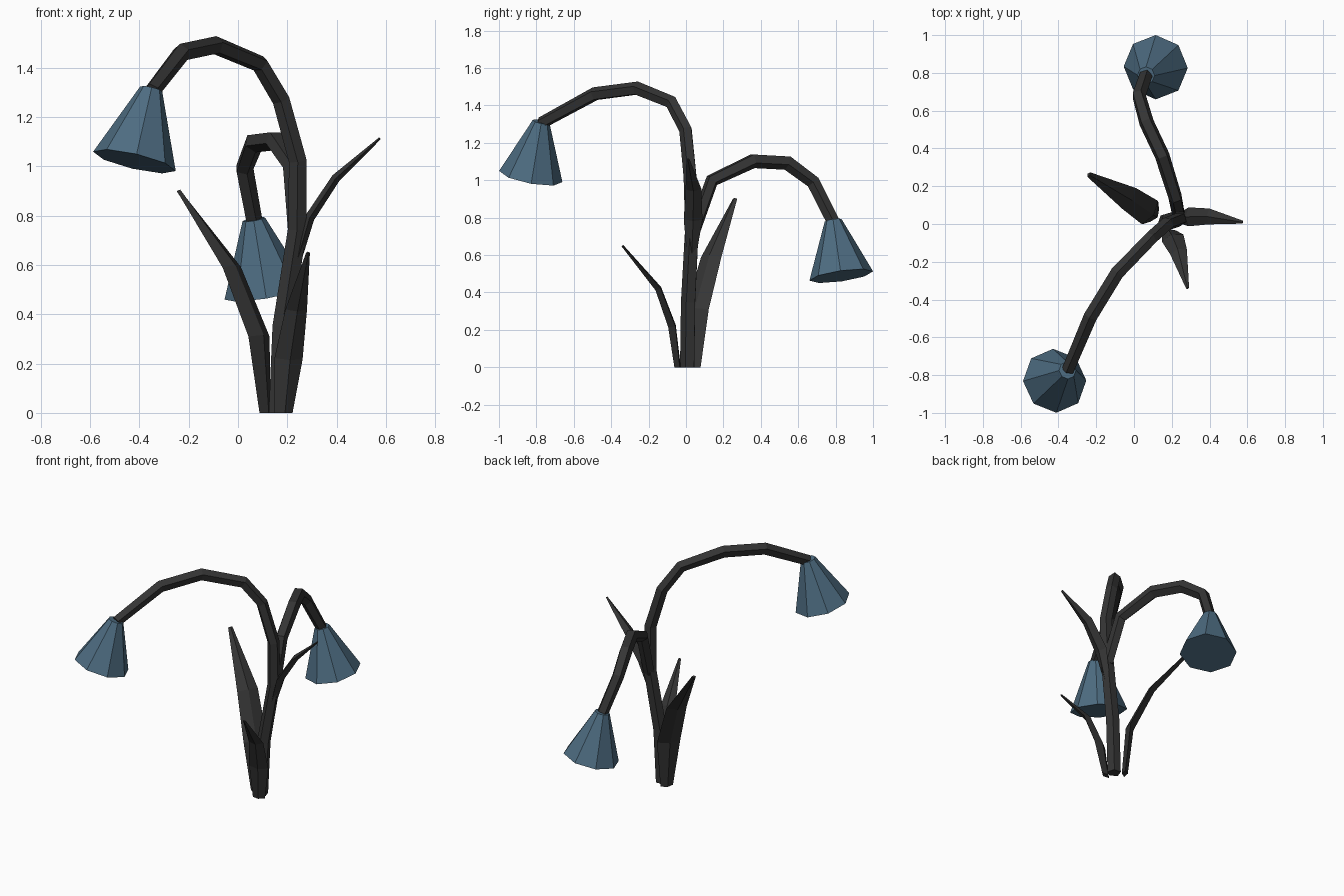
import bpy, bmesh, math
from mathutils import Vector

if "Cube" in bpy.data.objects:
    bpy.data.objects.remove(bpy.data.objects["Cube"])


def material(name, color):
    m = bpy.data.materials.new(name)
    m.diffuse_color = color
    m.use_nodes = True
    m.node_tree.nodes["Principled BSDF"].inputs["Base Color"].default_value = m.diffuse_color
    return m


dark = material("dark_stalk", (0.035, 0.035, 0.035, 1))
blue = material("blue_petal", (0.075, 0.15, 0.22, 1))


def loft(name, path, side, sections, mat):
    """Skin flat-faced rings along a path; side fixes the ring's first axis."""
    pts = [Vector(p) for p in path]
    bm = bmesh.new()
    rings = []
    for i, p in enumerate(pts):
        a, b = pts[max(i - 1, 0)], pts[min(i + 1, len(pts) - 1)]
        d1, d2 = (p - a).normalized(), (b - p).normalized()
        t = (d1 + d2).normalized()
        if i == 0 and p.z == 0:
            t = Vector((0, 0, 1))          # flat cut on the ground
        s = Vector(side)
        u = (s - t * s.dot(t)).normalized()
        v = t.cross(u)
        rings.append([bm.verts.new(p + u * x + v * y) for x, y in sections[i]])
    n = len(rings[0])
    for r, q in zip(rings, rings[1:]):
        for k in range(n):
            bm.faces.new((r[k], r[(k + 1) % n], q[(k + 1) % n], q[k]))
    bm.faces.new(rings[0][::-1])
    bm.faces.new(rings[-1])
    bmesh.ops.recalc_face_normals(bm, faces=bm.faces)
    me = bpy.data.meshes.new(name)
    bm.to_mesh(me)
    bm.free()
    me.materials.append(mat)
    ob = bpy.data.objects.new(name, me)
    bpy.context.collection.objects.link(ob)
    return ob


def polygon(r, n, turn=0.0):
    return [(r * math.cos(turn + k * math.tau / n),
             r * math.sin(turn + k * math.tau / n)) for k in range(n)]


def stem(name, path, side, radii):
    loft(name, path, side, [polygon(r, 5, math.pi / 2) for r in radii], dark)


def leaf(name, path, side, widths, thick):
    secs = [[(w, 0), (0, t), (-w, 0), (0, -t)] for w, t in zip(widths, thick)]
    loft(name, path, side, secs, dark)


def bell(name, top, bottom, turn):
    loft(name, [top, bottom], (1, 0, 0),
         [polygon(0.046, 8, turn), polygon(0.172, 8, turn)], blue)


# Stems
stem("main_stem",
     [(0.165, 0.01, 0), (0.18, 0.015, 0.35), (0.24, 0.035, 0.74),
      (0.243, 0.025, 1.02), (0.175, 0.0, 1.27), (0.09, -0.075, 1.415),
      (-0.09, -0.26, 1.49), (-0.23, -0.49, 1.46), (-0.35, -0.775, 1.305)],
     (0.8, -0.6, 0), [0.042, 0.042, 0.04, 0.038, 0.037, 0.037, 0.038, 0.038, 0.034])
stem("side_stem",
     [(0.24, 0.04, 0.72), (0.22, 0.14, 1.0), (0.15, 0.36, 1.105),
      (0.065, 0.54, 1.095), (0.025, 0.68, 0.99), (0.063, 0.785, 0.78)],
     (0.9, 0.4, 0), [0.036, 0.038, 0.041, 0.041, 0.038, 0.036])

# Leaves
leaf("left_leaf",
     [(0.11, 0.045, 0), (0.085, 0.06, 0.31), (-0.025, 0.135, 0.59), (-0.24, 0.262, 0.9)],
     (0.57, 0.82, 0), [0.04, 0.075, 0.066, 0.014], [0.018, 0.024, 0.02, 0.009])
leaf("right_leaf",
     [(0.235, 0.03, 0.6), (0.29, 0.038, 0.79), (0.397, 0.04, 0.952), (0.575, 0.01, 1.113)],
     (0, 1, 0), [0.025, 0.05, 0.042, 0.008], [0.016, 0.02, 0.018, 0.005])
leaf("front_leaf",
     [(0.185, -0.045, 0), (0.205, -0.075, 0.22), (0.236, -0.148, 0.42), (0.284, -0.34, 0.65)],
     (0.95, 0.3, 0), [0.038, 0.06, 0.046, 0.008], [0.018, 0.022, 0.018, 0.006])

# Drooping bell flowers
bell("front_bell", (-0.352, -0.775, 1.313), (-0.42, -0.83, 1.02), math.radians(-3))
bell("back_bell", (0.064, 0.787, 0.785), (0.115, 0.83, 0.488), math.radians(0))
